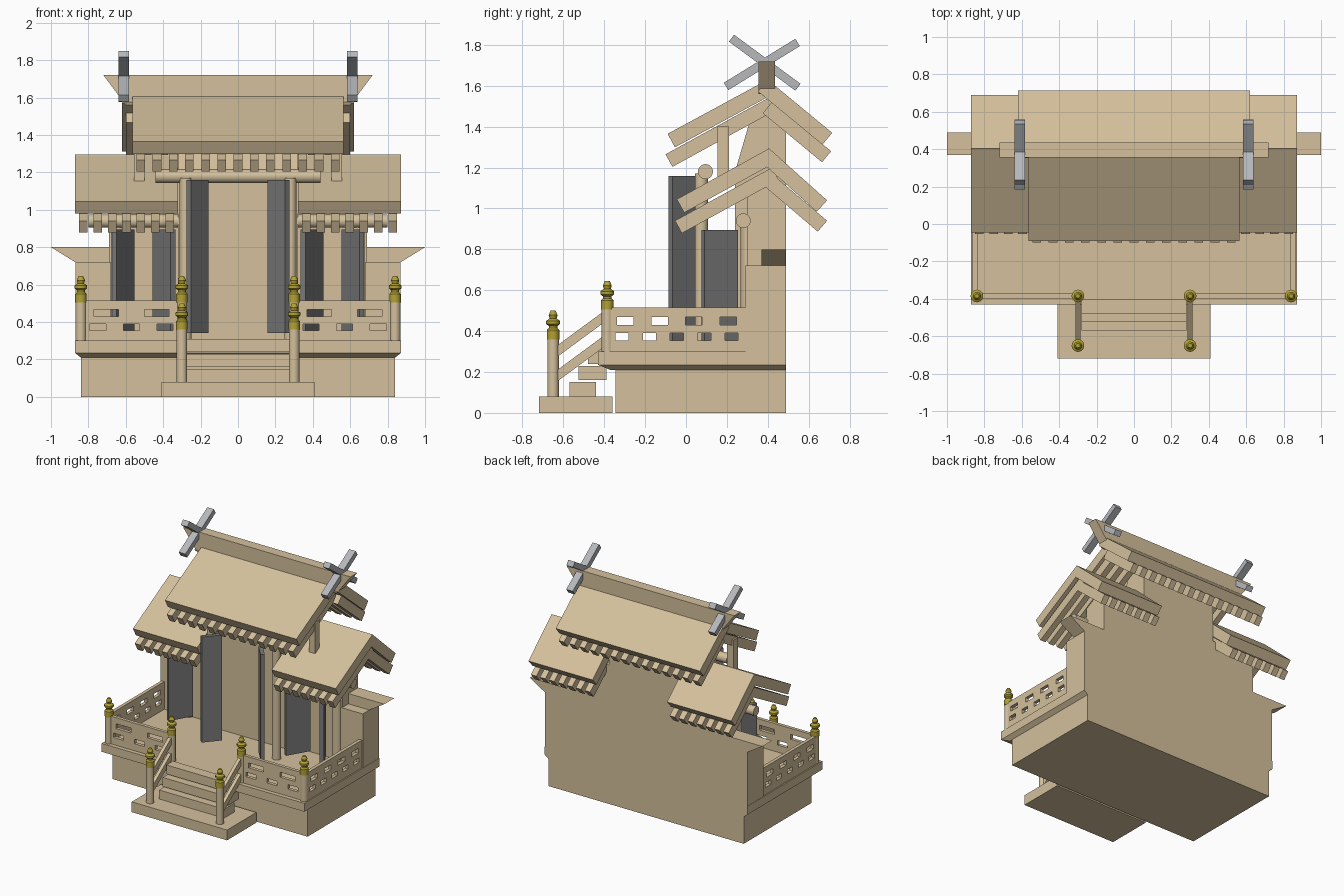
import bpy, bmesh, math
from mathutils import Vector

cube = bpy.data.objects.get("Cube")
if cube:
    bpy.data.objects.remove(cube, do_unlink=True)


def material(name, rgb):
    m = bpy.data.materials.new(name)
    m.use_nodes = True
    m.diffuse_color = (*rgb, 1)
    m.node_tree.nodes["Principled BSDF"].inputs["Base Color"].default_value = (*rgb, 1)
    return m


WOOD = material("pale_wood", (0.66, 0.53, 0.335))
DOOR = material("dark_grey", (0.2, 0.2, 0.205))
STEEL = material("light_grey", (0.47, 0.48, 0.5))
GOLD = material("gold", (0.45, 0.36, 0.035))


def finish(name, bm, mat, smooth=False):
    bmesh.ops.recalc_face_normals(bm, faces=bm.faces)
    me = bpy.data.meshes.new(name)
    bm.to_mesh(me)
    bm.free()
    me.materials.append(mat)
    ob = bpy.data.objects.new(name, me)
    bpy.context.collection.objects.link(ob)
    if smooth:
        bpy.ops.object.select_all(action="DESELECT")
        ob.select_set(True)
        bpy.context.view_layer.objects.active = ob
        bpy.ops.object.shade_smooth_by_angle(angle=math.radians(40))
    return ob


def prism(name, profile, a, b, axis="x", mat=WOOD):
    """Extrude a closed profile from a to b along an axis."""
    place = {"x": lambda p, t: (t, p[0], p[1]),
             "y": lambda p, t: (p[0], t, p[1]),
             "z": lambda p, t: (p[0], p[1], t)}[axis]
    bm = bmesh.new()
    ends = [[bm.verts.new(place(p, t)) for p in profile] for t in (a, b)]
    bm.faces.new(ends[0])
    bm.faces.new(ends[1])
    n = len(profile)
    for i in range(n):
        j = (i + 1) % n
        bm.faces.new((ends[0][i], ends[0][j], ends[1][j], ends[1][i]))
    return finish(name, bm, mat)


def box(name, x0, x1, y0, y1, z0, z1, mat=WOOD):
    return prism(name, [(x0, y0), (x1, y0), (x1, y1), (x0, y1)], z0, z1, "z", mat)


def strip(p, q, thick):
    """Four-point outline of a bar whose top or near edge runs p to q."""
    p, q = Vector(p), Vector(q)
    d = (q - p).normalized()
    n = Vector((-d.y, d.x))
    if n.y < 0:
        n = -n
    return [p, q, q - n * thick, p - n * thick]


def rod(name, p, q, r, sides=20):
    p, q = Vector(p), Vector(q)
    bm = bmesh.new()
    bmesh.ops.create_cone(bm, cap_ends=True, segments=sides, radius1=r, radius2=r,
                          depth=(q - p).length)
    bm.transform((q - p).to_track_quat("Z", "Y").to_matrix().to_4x4())
    bmesh.ops.translate(bm, verts=bm.verts, vec=(p + q) / 2)
    return finish(name, bm, WOOD, True)


def finial(x, y, z):
    """Turned ornamental cap on a railing post."""
    rings = [(.031, 0), (.031, .045), (.021, .055), (.021, .065), (.034, .075),
             (.034, .09), (.017, .102), (.022, .118), (.012, .14)]
    bm = bmesh.new()
    n, loops = 12, []
    for r, h in rings:
        loops.append([bm.verts.new((x + r * math.cos(math.tau * k / n),
                                    y + r * math.sin(math.tau * k / n), z + h))
                      for k in range(n)])
    for lo, hi in zip(loops, loops[1:]):
        for k in range(n):
            bm.faces.new((lo[k], lo[k - 1], hi[k - 1], hi[k]))
    bm.faces.new(loops[0])
    bm.faces.new(loops[-1])
    finish("post_finial", bm, GOLD, True)


def railing(name, a, b, fixed, along, upper, lower):
    """Panel of three rails with rows of blocks leaving slots between them."""
    def piece(t0, t1, z0, z1, part):
        w0, w1 = fixed - .013, fixed + .013
        if along == "x":
            box(name + part, t0, t1, w0, w1, z0, z1)
        else:
            box(name + part, w0, w1, t0, t1, z0, z1)
    for z0, z1 in ((.30, .355), (.39, .43), (.468, .515)):
        piece(a, b, z0, z1, "_rail")
    for count, z0, z1 in ((lower, .355, .39), (upper, .43, .468)):
        pitch = (b - a) / count
        for i in range(count + 1):
            mid = a + i * pitch
            piece(max(a, mid - pitch * .26), min(b, mid + pitch * .26), z0, z1, "_block")


# Base, deck with a bevelled lower edge, and stairs
box("base", -.84, .84, -.345, .49, 0, .22)
bm = bmesh.new()
levels = []
for w, front, z in ((.84, -.37, .21), (.872, -.43, .235), (.872, -.43, .30)):
    levels.append([bm.verts.new(c) for c in
                   ((-w, front, z), (w, front, z), (w, .49, z), (-w, .49, z))])
for lo, hi in zip(levels, levels[1:]):
    for k in range(4):
        bm.faces.new((lo[k - 1], lo[k], hi[k], hi[k - 1]))
bm.faces.new(levels[0])
bm.faces.new(levels[-1])
finish("deck", bm, WOOD)
box("stair_landing", -.41, .41, -.72, -.36, 0, .08)
for i, (y0, y1) in enumerate(((-.57, -.44), (-.525, -.39), (-.48, -.40))):
    box("stair_step", -.28, .28, y0, y1, .08 + i * .08, .15 + i * .08)

# Hall bodies, with gable tops under the roofs
prism("main_hall", [(.24, .3), (.24, 1.18), (.31, 1.42), (.42, 1.49), (.49, 1.43), (.49, .3)],
      -.32, .32)
for s in (1, -1):
    prism("wing_hall", [(.3, .3), (.3, 1.07), (.42, 1.14), (.49, 1.08), (.49, .3)],
          s * .3, s * .69)
    box("side_wall", *sorted((s * .68, s * .87)), .29, .49, .3, .72)
    prism("wall_cap", [(s * .68, .72), (s * .87, .72), (s, .8), (s * .68, .8)], .37, .49, "y")

    # Railings and posts
    railing("side_railing", -.38, .29, s * .85, "y", 4, 5)
    railing("front_railing", *sorted((s * .3, s * .84)), -.385, "x", 2, 3)
    for x, y, z0, z1 in ((.84, -.385, .3, .505), (.3, -.385, .3, .505), (.3, -.65, .08, .36)):
        rod("railing_post", (s * x, y, z0), (s * x, y, z1), .028)
        finial(s * x, y, z1)
    for z in (.335, .215):
        prism("stair_rail", strip((-.65, z - .02), (-.385, z + .175), .045),
              s * .3 - .013, s * .3 + .013)

    # Columns and purlins
    rod("main_column", (s * .28, .075, .3), (s * .28, .075, 1.17), .032)
    rod("wing_column", (s * .64, .305, .3), (s * .64, .305, .93), .038)
    rod("wing_purlin", (s * .32, .28, .94), (s * .8, .28, .94), .036)
    box("roof_strut", *sorted((s * .5, s * .555)), .155, .21, 1.13, 1.4)

    # Open door leaves: free end first, hinge second
    for free, hinge, top in (((.275, -.065), (.18, .045), 1.16),
                             ((.675, .09), (.58, .255), .895),
                             ((.335, .09), (.43, .255), .895)):
        prism("door_leaf", strip((s * free[0], free[1]), (s * hinge[0], hinge[1]), .03),
              .34, top, "z", DOOR)
rod("main_purlin", (-.44, .095, 1.18), (.44, .095, 1.18), .037)


def slope(name, eave, ridge, r_eave, r_ridge, x0, x1, rafters):
    """Roof boarding with a row of square rafters beneath it."""
    prism(name + "_boards", strip(eave, ridge, .075), x0, x1)
    first, last = x0 + .045, x1 - .045
    for i in range(rafters):
        x = first + (last - first) * i / (rafters - 1)
        prism(name + "_rafter", strip(r_eave, r_ridge, .07), x - .023, x + .023)


# Upper roof
slope("upper_front", (-.09, 1.365), (.39, 1.625), (-.10, 1.265), (.42, 1.55), -.565, .565, 13)
slope("upper_back", (.715, 1.37), (.40, 1.63), (.71, 1.28), (.42, 1.52), -.62, .62, 14)

# Lower wing roofs
for x0, x1 in ((.32, .872), (-.872, -.32)):
    slope("wing_front", (-.045, 1.045), (.40, 1.29), (-.054, .94), (.42, 1.2), x0, x1, 7)
    slope("wing_back", (.69, 1.04), (.405, 1.295), (.69, .94), (.42, 1.17), x0, x1, 7)

# Ridge beam with flared ends, and crossed finials
prism("ridge_beam", [(-.60, 1.56), (.60, 1.56), (.72, 1.72), (-.72, 1.72)], .355, .435, "y")
for s in (1, -1):
    for p, q in (((.235, 1.85), (.56, 1.61)), ((.185, 1.615), (.535, 1.83))):
        prism("crossed_finial", strip(p, q, .042), s * .582, s * .638, mat=STEEL)
